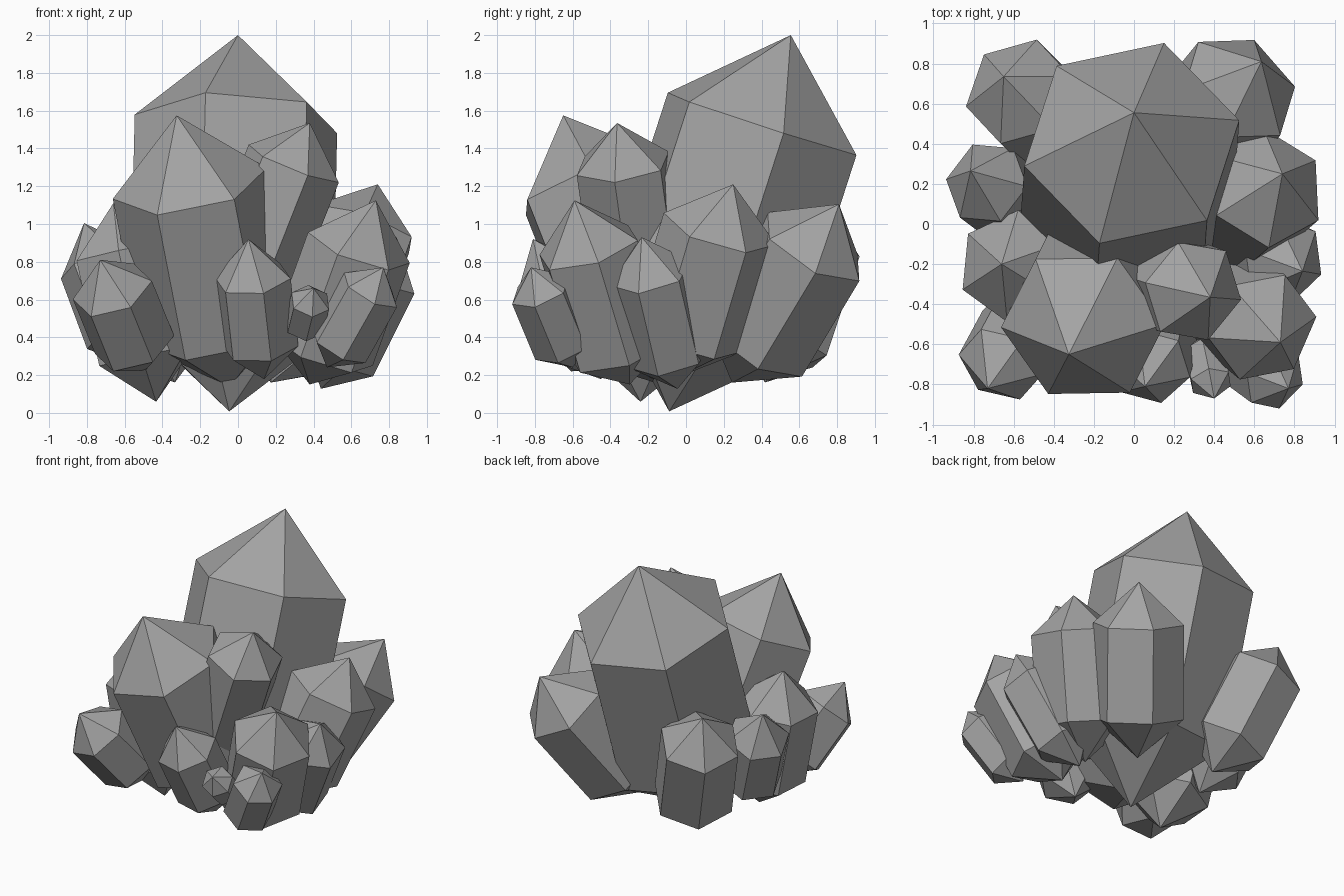
import bpy
import bmesh
import math
from mathutils import Vector

# Remove the default cube
if "Cube" in bpy.data.objects:
    bpy.data.objects.remove(bpy.data.objects["Cube"], do_unlink=True)

SIDES = 6

# Single stone colour
stone = bpy.data.materials.new("grey_stone")
stone.use_nodes = True
grey = (0.37, 0.37, 0.37, 1.0)
stone.diffuse_color = grey
shader = next(n for n in stone.node_tree.nodes if n.type == "BSDF_PRINCIPLED")
shader.inputs["Base Color"].default_value = grey
shader.inputs["Roughness"].default_value = 0.8


def crystal(name, tip, shoulder, radius, length, root, turn):
    """Hexagonal prism pointed at both ends.

    tip: upper point, shoulder: centre of the upper ring,
    length: prism length, root: height of the lower point,
    turn: heading in degrees of one ring corner seen from above.
    """
    tip, shoulder = Vector(tip), Vector(shoulder)
    axis = (tip - shoulder).normalized()
    heading = Vector((math.cos(math.radians(turn)), math.sin(math.radians(turn)), 0))
    heading.z = -heading.dot(axis) / axis.z
    across = heading.normalized()
    beside = axis.cross(across)
    foot = shoulder - axis * length

    bm = bmesh.new()
    upper, lower = [], []
    for i in range(SIDES):
        angle = math.tau * i / SIDES
        spoke = (across * math.cos(angle) + beside * math.sin(angle)) * radius
        upper.append(bm.verts.new(shoulder + spoke))
        lower.append(bm.verts.new(foot + spoke))
    top = bm.verts.new(tip)
    bottom = bm.verts.new(foot - axis * root)
    for i in range(SIDES):
        j = (i + 1) % SIDES
        bm.faces.new((upper[i], upper[j], top))
        bm.faces.new((lower[i], lower[j], upper[j], upper[i]))
        bm.faces.new((lower[j], lower[i], bottom))
    bmesh.ops.recalc_face_normals(bm, faces=bm.faces)

    mesh = bpy.data.meshes.new(name)
    bm.to_mesh(mesh)
    bm.free()
    mesh.materials.append(stone)
    obj = bpy.data.objects.new(name, mesh)
    bpy.context.collection.objects.link(obj)
    return obj


# Main spires
crystal("main_crystal", tip=(0, 0.555, 2), shoulder=(-0.011, 0.403, 1.53),
        radius=0.55, length=1.11, root=0.49, turn=12)
crystal("front_large_crystal", tip=(-0.325, -0.65, 1.575), shoulder=(-0.255, -0.508, 1.215),
        radius=0.416, length=0.84, root=0.34, turn=1)
crystal("front_tall_crystal", tip=(0.38, -0.365, 1.535), shoulder=(0.295, -0.335, 1.32),
        radius=0.262, length=0.9, root=0.23, turn=-10)

# Left flank (+x)
crystal("left_crystal", tip=(0.74, 0.25, 1.21), shoulder=(0.658, 0.18, 0.975),
        radius=0.31, length=0.62, root=0.25, turn=29)
crystal("left_front_crystal", tip=(0.73, -0.59, 1.125), shoulder=(0.64, -0.515, 0.875),
        radius=0.286, length=0.6, root=0.2, turn=11)
crystal("left_middle_crystal", tip=(0.84, -0.235, 0.93), shoulder=(0.745, -0.19, 0.74),
        radius=0.226, length=0.5, root=0.2, turn=-18)
crystal("left_back_crystal", tip=(0.635, 0.81, 1.105), shoulder=(0.525, 0.675, 0.88),
        radius=0.312, length=0.64, root=0.27, turn=2)

# Right flank (-x)
crystal("right_front_crystal", tip=(-0.73, -0.82, 0.81), shoulder=(-0.665, -0.7, 0.65),
        radius=0.22, length=0.38, root=0.18, turn=167)
crystal("right_middle_crystal", tip=(-0.66, -0.2, 1.11), shoulder=(-0.605, -0.21, 0.855),
        radius=0.28, length=0.57, root=0.245, turn=144)
crystal("right_crystal", tip=(-0.815, 0.265, 1.005), shoulder=(-0.735, 0.205, 0.79),
        radius=0.218, length=0.41, root=0.2, turn=175)
crystal("right_back_crystal", tip=(-0.65, 0.735, 1.11), shoulder=(-0.575, 0.66, 0.885),
        radius=0.28, length=0.58, root=0.22, turn=133)

# Small front growths
crystal("front_small_crystal", tip=(0.055, -0.81, 0.92), shoulder=(0.078, -0.71, 0.715),
        radius=0.208, length=0.4, root=0.2, turn=-15)
crystal("front_corner_crystal", tip=(0.77, -0.82, 0.77), shoulder=(0.702, -0.77, 0.65),
        radius=0.169, length=0.36, root=0.14, turn=-12)
crystal("front_tiny_crystal", tip=(0.4, -0.87, 0.66), shoulder=(0.383, -0.79, 0.592),
        radius=0.11, length=0.2, root=0.1, turn=-10)
